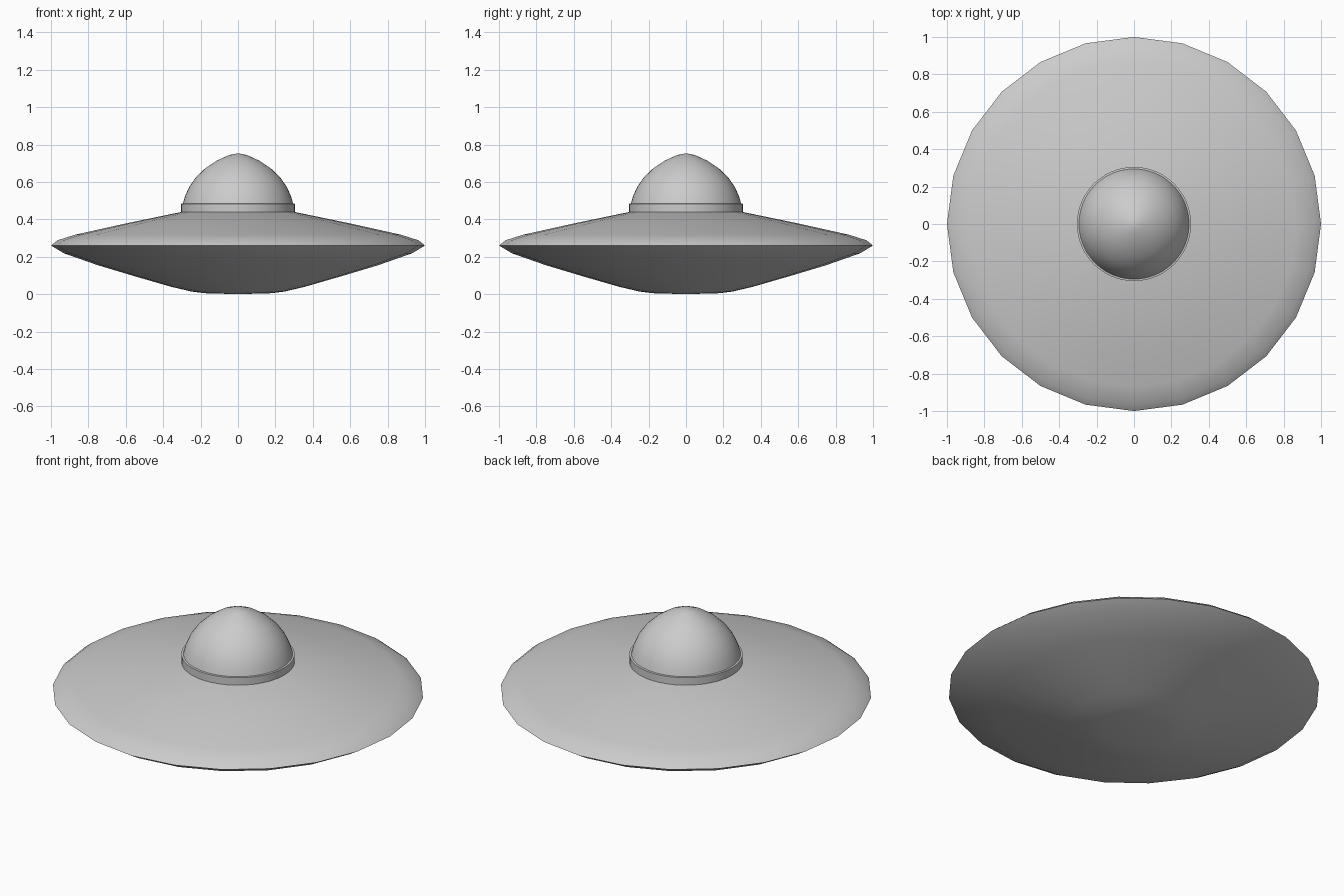
import bpy
import math

cube = bpy.data.objects.get("Cube")
if cube:
    bpy.data.objects.remove(cube, do_unlink=True)

GREY = (0.6, 0.6, 0.6, 1.0)
metal = bpy.data.materials.new("grey_metal")
metal.use_nodes = True
metal.diffuse_color = GREY
metal.node_tree.nodes["Principled BSDF"].inputs["Base Color"].default_value = GREY


def lathe(name, profile, sides, sharp_angle):
    """Spin (radius, height) points around z; zero radius makes a pole."""
    verts, faces, rings = [], [], []
    for r, z in profile:
        count = sides if r > 0 else 1
        rings.append([len(verts) + i for i in range(count)])
        for i in range(count):
            a = math.tau * i / sides
            verts.append((r * math.cos(a), r * math.sin(a), z))
    for low, high in zip(rings, rings[1:]):
        for i in range(sides):
            j = (i + 1) % sides
            if len(low) == 1:
                faces.append((low[0], high[j], high[i]))
            elif len(high) == 1:
                faces.append((low[i], low[j], high[0]))
            else:
                faces.append((low[i], low[j], high[j], high[i]))
    mesh = bpy.data.meshes.new(name)
    mesh.from_pydata(verts, [], faces)
    mesh.materials.append(metal)
    obj = bpy.data.objects.new(name, mesh)
    bpy.context.collection.objects.link(obj)
    bpy.ops.object.select_all(action="DESELECT")
    obj.select_set(True)
    bpy.context.view_layer.objects.active = obj
    bpy.ops.object.shade_smooth_by_angle(angle=math.radians(sharp_angle))
    return obj


# Wide saucer hull with a thin smooth rim
lathe("saucer_hull", [
    (0, 0), (0.18, 0.005), (0.25, 0.014), (0.36, 0.04), (0.55, 0.095),
    (0.75, 0.155), (0.93, 0.218), (1.0, 0.26), (0.965, 0.288),
    (0.87, 0.318), (0.6, 0.378), (0.3, 0.44), (0, 0.45)], 24, 80)

# Flat-edged collar under the dome
lathe("dome_collar", [
    (0, 0.43), (0.305, 0.43), (0.305, 0.483), (0.29, 0.485), (0, 0.485)], 48, 40)

# Rounded dome with a slightly pointed crown
lathe("dome", [
    (0.295, 0.483), (0.283, 0.525), (0.26, 0.575), (0.225, 0.625),
    (0.175, 0.673), (0.115, 0.713), (0.05, 0.743), (0.02, 0.75),
    (0, 0.752)], 48, 60)
